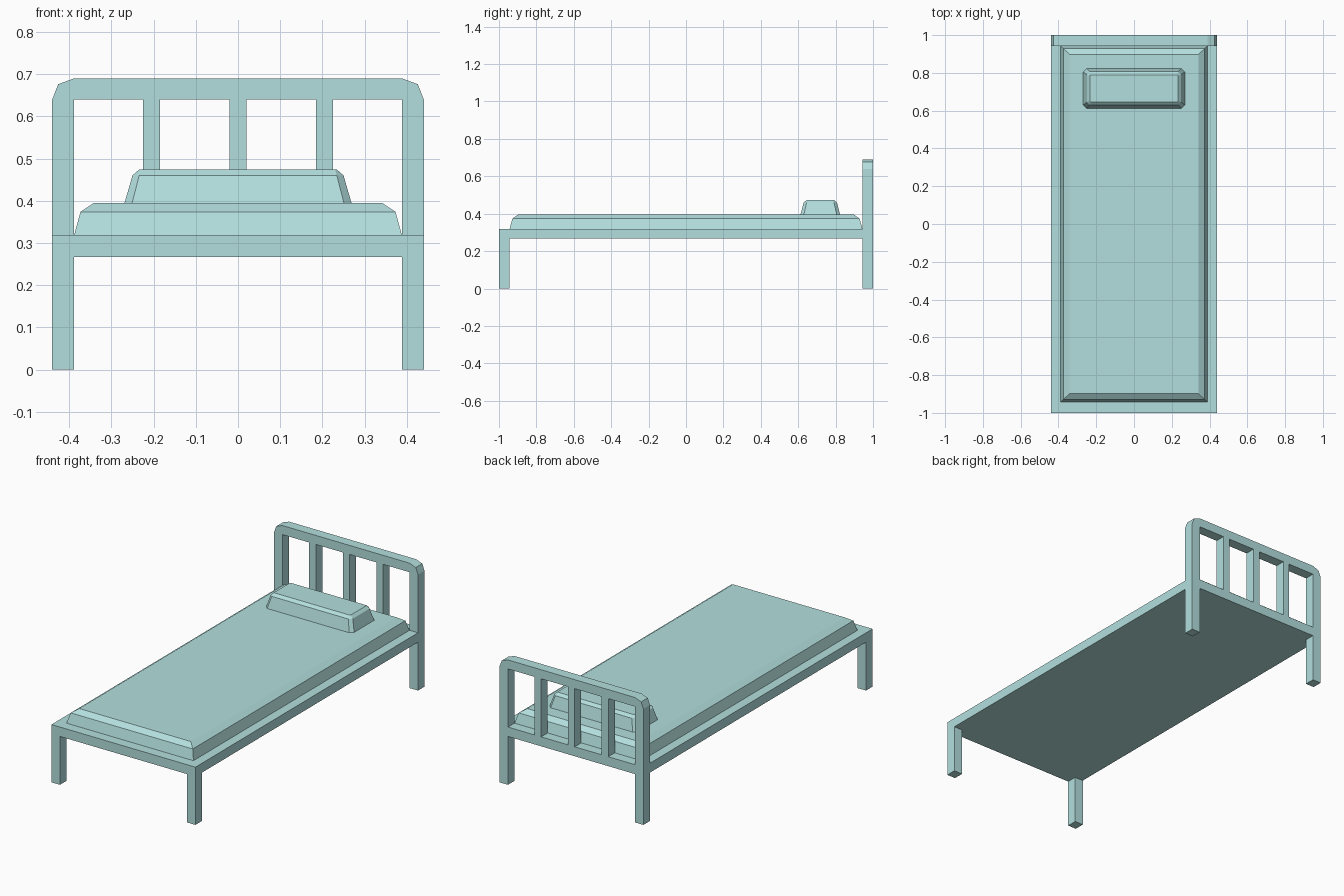
import bpy, bmesh

if "Cube" in bpy.data.objects:
    bpy.data.objects.remove(bpy.data.objects["Cube"])

mat = bpy.data.materials.new("teal")
mat.diffuse_color = (0.45, 0.74, 0.73, 1)
mat.use_nodes = True
mat.node_tree.nodes["Principled BSDF"].inputs["Base Color"].default_value = mat.diffuse_color


def finish(name, bm):
    bmesh.ops.recalc_face_normals(bm, faces=bm.faces)
    me = bpy.data.meshes.new(name)
    bm.to_mesh(me)
    bm.free()
    me.materials.append(mat)
    ob = bpy.data.objects.new(name, me)
    bpy.context.collection.objects.link(ob)
    return ob


def loft(name, rings):
    """Join matching rings of points and cap both ends."""
    bm = bmesh.new()
    rows = [[bm.verts.new(p) for p in r] for r in rings]
    n = len(rows[0])
    for a, b in zip(rows, rows[1:]):
        for i in range(n):
            j = (i + 1) % n
            bm.faces.new((a[i], a[j], b[j], b[i]))
    bm.faces.new(rows[0][::-1])
    bm.faces.new(rows[-1])
    return finish(name, bm)


def rect(hx, hy, z, cy=0, cut=0):
    """Rectangle ring, with cut corners if asked."""
    if not cut:
        return [(x, cy + y, z) for x, y in ((-hx, -hy), (hx, -hy), (hx, hy), (-hx, hy))]
    c = cut
    pts = ((-hx + c, -hy), (hx - c, -hy), (hx, -hy + c), (hx, hy - c),
           (hx - c, hy), (-hx + c, hy), (-hx, hy - c), (-hx, -hy + c))
    return [(x, cy + y, z) for x, y in pts]


def box(name, x0, x1, y0, y1, z0, z1):
    return loft(name, [[(x0, y0, z), (x1, y0, z), (x1, y1, z), (x0, y1, z)]
                       for z in (z0, z1)])


W, IN, YB = 0.44, 0.388, 0.943   # outer half width, inner post face, headboard front
Z0, Z1 = 0.267, 0.319            # bed base bottom and top

# Bed base and front legs
box("bed_base", -W, W, -1, YB, Z0, Z1)
for side, a, b in (("left", -W, -IN), ("right", IN, W)):
    box("front_leg_" + side, a, b, -1, -YB, 0, Z0)

# Headboard: arch with rear legs, cut from one profile
half = [(IN, 0.64), (IN, 0), (W, 0), (W, 0.64), (0.426, 0.676), (IN, 0.69)]
profile = half + [(-x, z) for x, z in reversed(half)]
loft("headboard_arch", [[(x, y, z) for x, z in profile] for y in (YB, 1)])
box("headboard_lower_rail", -IN, IN, YB, 1, Z0, Z1)
for i, x in enumerate((-0.205, 0, 0.205)):
    box(f"headboard_slat_{i + 1}", x - 0.02, x + 0.02, YB, 1, Z1, 0.64)

# Mattress with sloped sides and chamfered top
loft("mattress", [rect(0.388, 0.943, Z1), rect(0.373, 0.928, 0.374),
                  rect(0.341, 0.898, 0.395)])

# Pillow with cut corners
loft("pillow", [rect(0.269, 0.106, 0.394, 0.718, 0.018),
                rect(0.25, 0.089, 0.46, 0.718, 0.016),
                rect(0.234, 0.072, 0.474, 0.718, 0.004)])
